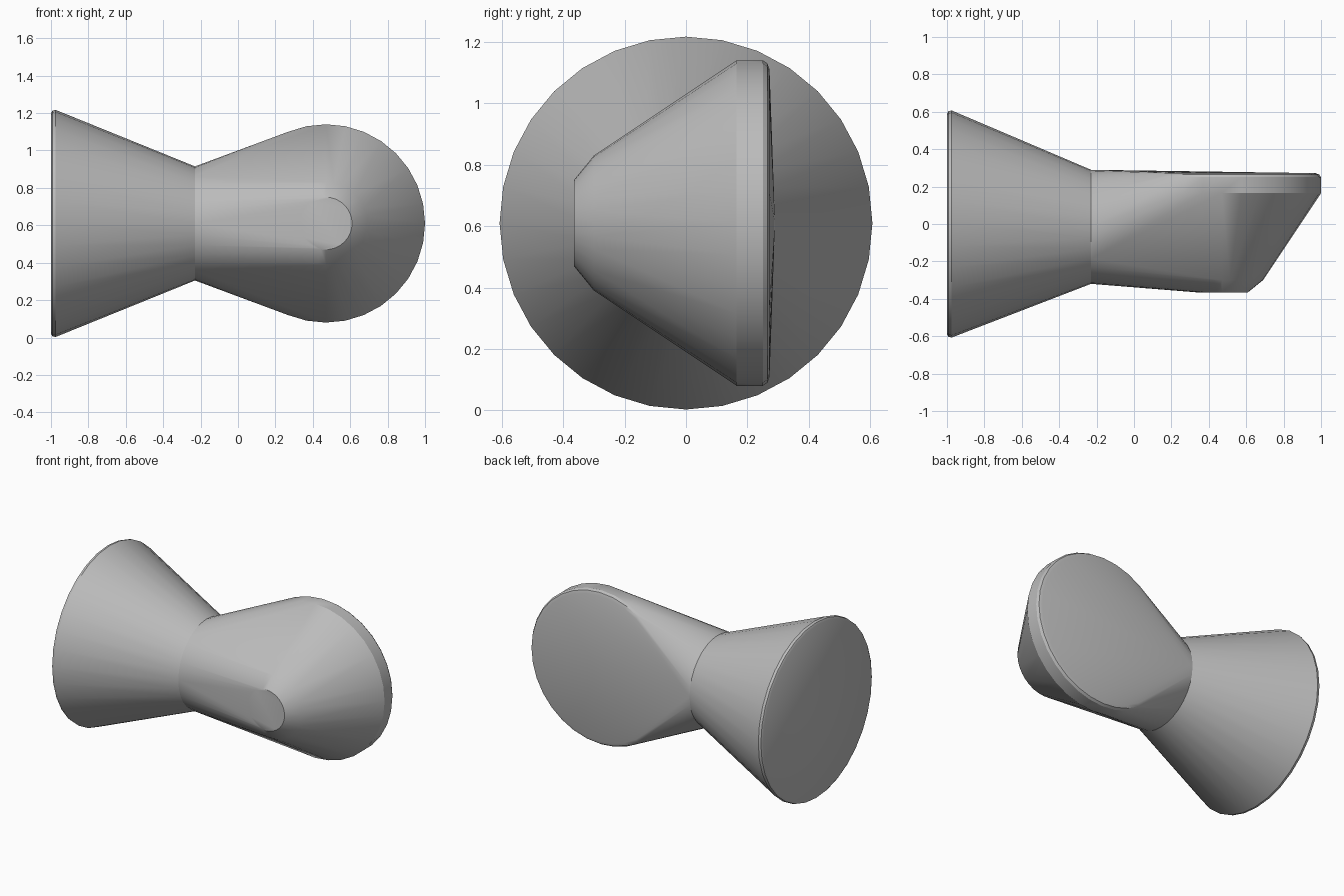
import bpy, bmesh
from math import cos, sin, tau, radians

cube = bpy.data.objects.get("Cube")
if cube:
    bpy.data.objects.remove(cube, do_unlink=True)

SEGMENTS = 32
MID_Z = 0.61
NECK_X = -0.23
NECK_Y = -0.015
NECK_R = 0.305

grey = bpy.data.materials.new("plain_grey")
grey.use_nodes = True
grey.diffuse_color = (0.5, 0.5, 0.5, 1)
grey.node_tree.nodes["Principled BSDF"].inputs["Base Color"].default_value = (0.5, 0.5, 0.5, 1)


def ring(bm, axis, centre, radius):
    """Circle of vertices around the x or y axis."""
    verts = []
    for i in range(SEGMENTS):
        u, v = radius * cos(tau * i / SEGMENTS), radius * sin(tau * i / SEGMENTS)
        offset = (0, u, v) if axis == "x" else (u, 0, v)
        verts.append(bm.verts.new([c + o for c, o in zip(centre, offset)]))
    return verts


def finish(bm, name):
    bmesh.ops.recalc_face_normals(bm, faces=bm.faces)
    mesh = bpy.data.meshes.new(name)
    bm.to_mesh(mesh)
    bm.free()
    mesh.materials.append(grey)
    obj = bpy.data.objects.new(name, mesh)
    bpy.context.collection.objects.link(obj)
    bpy.ops.object.select_all(action="DESELECT")
    obj.select_set(True)
    bpy.context.view_layer.objects.active = obj
    bpy.ops.object.shade_smooth_by_angle(angle=radians(32))


# Flared base: round foot with a softened rim, narrowing to the neck
bm = bmesh.new()
profile = [(-1, 0, 0.59), (-0.992, 0, 0.603), (-0.975, 0, 0.607), (NECK_X, NECK_Y, NECK_R)]
rings = [ring(bm, "x", (x, y, MID_Z), r) for x, y, r in profile]
bm.faces.new(rings[0])
for a, b in zip(rings, rings[1:]):
    for i in range(SEGMENTS):
        j = (i + 1) % SEGMENTS
        bm.faces.new((a[i], a[j], b[j], b[i]))
finish(bm, "flared_base")

# Head: neck circle blended tightly into a blunt cone that points forward
bm = bmesh.new()
ring(bm, "x", (NECK_X, NECK_Y, MID_Z), NECK_R)
for y, r in [(-0.365, 0.14), (-0.30, 0.22), (0.165, 0.53), (0.25, 0.53), (0.265, 0.52), (0.272, 0.50)]:
    ring(bm, "y", (0.47, y, MID_Z), r)
hull = bmesh.ops.convex_hull(bm, input=bm.verts)
loose = [v for v in bm.verts if not v.link_faces]
bmesh.ops.delete(bm, geom=loose, context="VERTS")
bmesh.ops.recalc_face_normals(bm, faces=bm.faces)
# The hidden end at the neck stays open, as it meets the base
ends = [f for f in bm.faces if f.normal.x < -0.99]
bmesh.ops.delete(bm, geom=ends, context="FACES")
bmesh.ops.dissolve_limit(bm, angle_limit=radians(0.5), verts=bm.verts, edges=bm.edges)
finish(bm, "angled_head")
